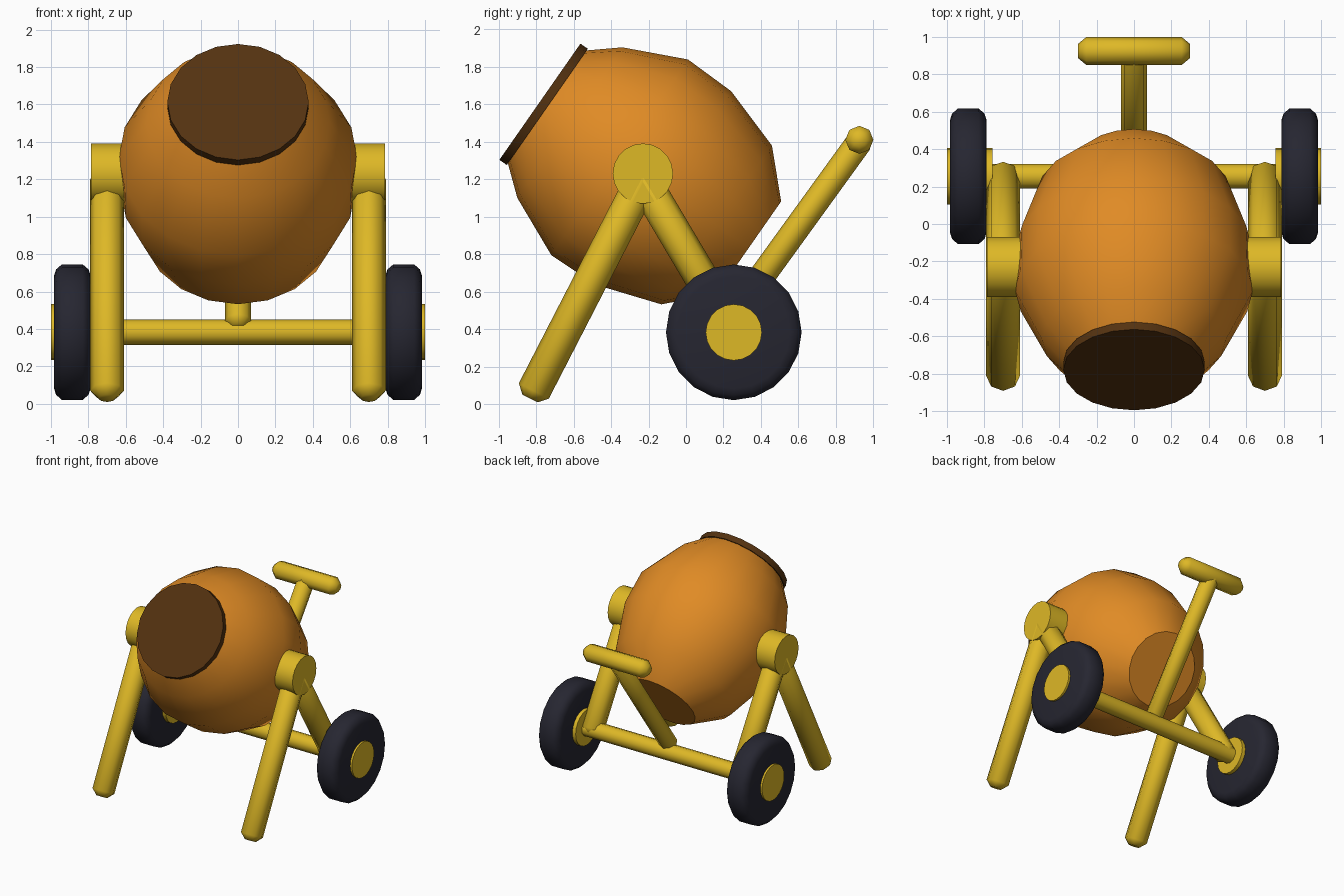
import bpy, bmesh, math
from mathutils import Vector

cube = bpy.data.objects.get("Cube")
if cube:
    bpy.data.objects.remove(cube)


def material(name, rgb):
    """Flat colour from 0-255 display values, stored as linear."""
    col = [(c / 255 / 12.92) if c < 10 else ((c / 255 + 0.055) / 1.055) ** 2.4 for c in rgb] + [1.0]
    m = bpy.data.materials.new(name)
    m.use_nodes = True
    m.diffuse_color = col
    m.node_tree.nodes["Principled BSDF"].inputs["Base Color"].default_value = col
    return m


YELLOW = material("yellow_paint", (222, 184, 38))
ORANGE = material("orange_paint", (224, 139, 37))
BROWN = material("dark_brown", (84, 50, 16))
RUBBER = material("dark_rubber", (38, 38, 49))


def lathe(name, origin, axis, profile, sides, mat, smooth=60):
    """Turn (distance along axis, radius) pairs into a capped solid."""
    o, d = Vector(origin), Vector(axis).normalized()
    u = Vector((0, 0, 1)) if abs(d.x) > 0.9 else Vector((1, 0, 0))
    v = d.cross(u)
    bm = bmesh.new()
    rings = []
    for t, r in profile:
        angles = [math.tau * i / sides for i in range(sides)]
        rings.append([bm.verts.new(o + d * t + (u * math.cos(a) + v * math.sin(a)) * r)
                      for a in angles])
    for low, high in zip(rings, rings[1:]):
        for i in range(sides):
            j = (i + 1) % sides
            bm.faces.new((low[i], low[j], high[j], high[i]))
    bm.faces.new(rings[0][::-1])
    bm.faces.new(rings[-1])
    bmesh.ops.recalc_face_normals(bm, faces=bm.faces)
    me = bpy.data.meshes.new(name)
    bm.to_mesh(me)
    bm.free()
    me.materials.append(mat)
    ob = bpy.data.objects.new(name, me)
    bpy.context.collection.objects.link(ob)
    bpy.ops.object.select_all(action='DESELECT')
    ob.select_set(True)
    bpy.context.view_layer.objects.active = ob
    bpy.ops.object.shade_smooth_by_angle(angle=math.radians(smooth))
    return ob


def tube(name, a, b, r, cap=0.5, sides=8):
    """Bar from a to b with chamfered ends that extend past both points."""
    a, b = Vector(a), Vector(b)
    n, c = (b - a).length, r * cap
    return lathe(name, a, b - a, [(-c, r * 0.5), (0, r), (n, r), (n + c, r * 0.5)], sides, YELLOW)


def rod(name, a, b, r, sides):
    """Plain cylinder from a to b."""
    a, b = Vector(a), Vector(b)
    return lathe(name, a, b - a, [(0, r), ((b - a).length, r)], sides, YELLOW)


PIVOT_Y, PIVOT_Z = -0.23, 1.23
AXLE_Y, AXLE_Z = 0.255, 0.383

# Tilted drum with its dark mouth
pivot = (0, PIVOT_Y, PIVOT_Z)
tilt = (0, -0.82, 0.572)
lathe("drum", pivot, tilt,
      [(-0.69, 0.30), (-0.48, 0.516), (-0.134, 0.63), (0.151, 0.637), (0.475, 0.49), (0.625, 0.365)],
      20, ORANGE, 40)
lathe("drum_mouth", pivot, tilt, [(0.622, 0.378), (0.67, 0.378)], 20, BROWN)

# Axle and push handle
rod("axle", (-0.8, AXLE_Y, AXLE_Z), (0.8, AXLE_Y, AXLE_Z), 0.068, 10)
tube("handle_bar", (0, 0.23, 0.44), (0, 0.925, 1.40), 0.07)
tube("handle_grip", (-0.255, 0.925, 1.41), (0.255, 0.925, 1.41), 0.075, 0.6)

# Side frames and wheels
for label, s in (("left", 1), ("right", -1)):
    x = 0.7 * s
    top = (x, PIVOT_Y, PIVOT_Z - 0.03)
    rod(label + "_pivot_hub", (0.5 * s, PIVOT_Y, PIVOT_Z), (0.787 * s, PIVOT_Y, PIVOT_Z), 0.161, 20)
    tube(label + "_front_leg", (x, -0.812, 0.07), top, 0.09)
    tube(label + "_rear_leg", (x, AXLE_Y, AXLE_Z), top, 0.09)
    rod(label + "_wheel_hub", (0.757 * s, AXLE_Y, AXLE_Z), (s, AXLE_Y, AXLE_Z), 0.15, 20)
    half = [(0.098, 0.30), (0.087, 0.335), (0.056, 0.362)]
    tyre = [(-t, r) for t, r in half] + half[::-1]
    lathe(label + "_tyre", (0.886 * s, AXLE_Y, AXLE_Z), (1, 0, 0), tyre, 20, RUBBER, 50)
